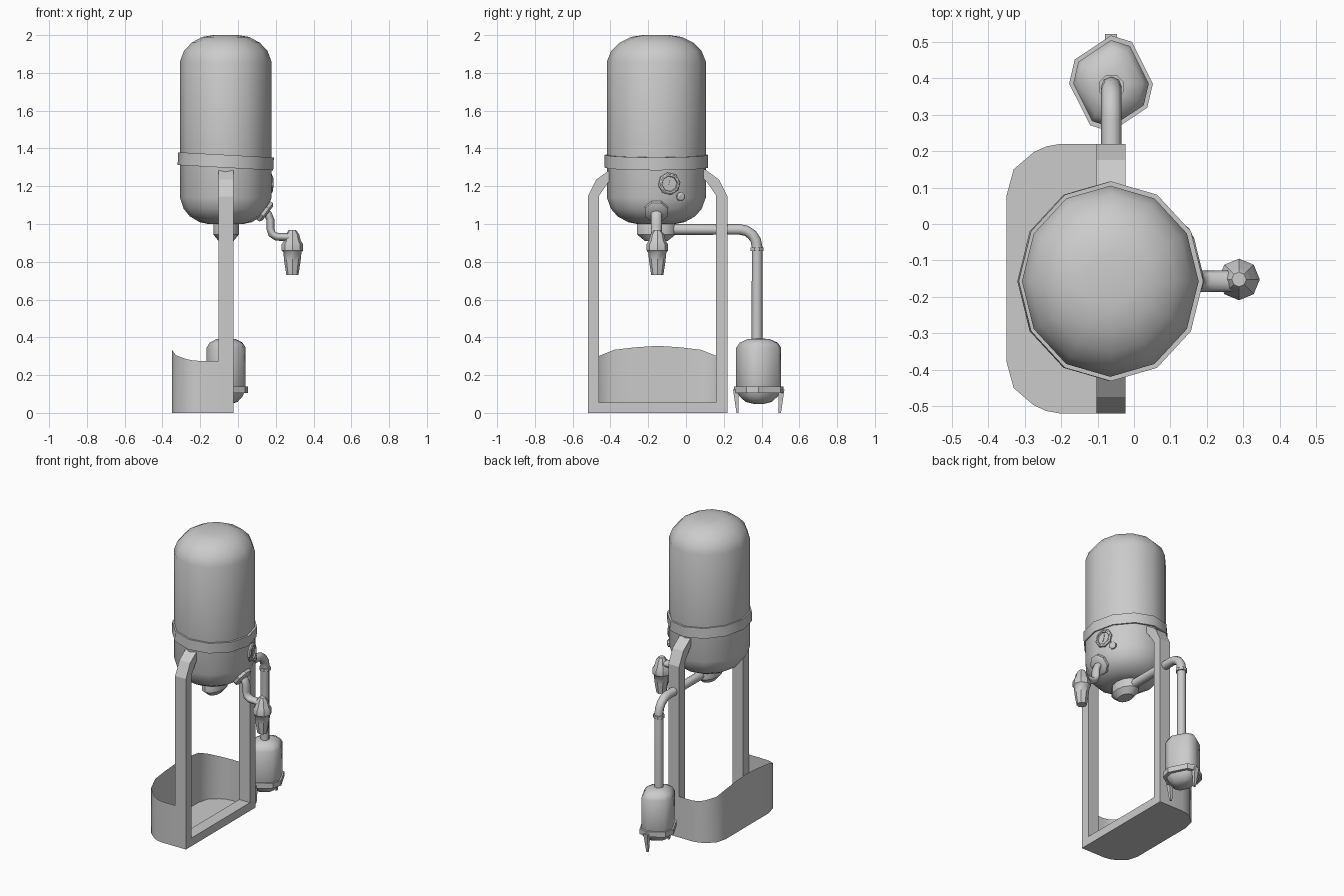
import bpy, bmesh, math
from mathutils import Vector

if "Cube" in bpy.data.objects:
    bpy.data.objects.remove(bpy.data.objects["Cube"])

CX, CY = -0.065, -0.157          # axis of the large tank
SQ = 0.925                       # tank is slightly narrower in x


def finish(name, bm, smooth=35):
    bmesh.ops.recalc_face_normals(bm, faces=bm.faces)
    me = bpy.data.meshes.new(name)
    bm.to_mesh(me)
    bm.free()
    ob = bpy.data.objects.new(name, me)
    bpy.context.collection.objects.link(ob)
    if smooth:
        shade(ob, smooth)
    return ob


def shade(ob, deg):
    bpy.ops.object.select_all(action='DESELECT')
    ob.select_set(True)
    bpy.context.view_layer.objects.active = ob
    bpy.ops.object.shade_smooth_by_angle(angle=math.radians(deg))


def lathe(name, prof, angles, loc, sx=1, sy=1, axis=(0, 0, 1), smooth=35, closed=False):
    """Revolve (radius, height) points round an axis, with chosen side angles."""
    bm = bmesh.new()
    rot = Vector((0, 0, 1)).rotation_difference(Vector(axis))
    rings = []
    for r, h in prof:
        rings.append([bm.verts.new(Vector(loc) + rot @ Vector(
            (r * sx * math.cos(math.radians(a)), r * sy * math.sin(math.radians(a)), h)))
            for a in angles])
    n = len(angles)
    pairs = list(zip(rings, rings[1:]))
    if closed:
        pairs.append((rings[-1], rings[0]))
    for lo, hi in pairs:
        for i in range(n):
            j = (i + 1) % n
            bm.faces.new((lo[i], lo[j], hi[j], hi[i]))
    if not closed:
        bm.faces.new(rings[0])
        bm.faces.new(rings[-1])
    return finish(name, bm, smooth)


def sides(n, start=0):
    return [start + 360 * i / n for i in range(n)]


def tube(name, pts, radius, yscale=1):
    """Round pipe along a path."""
    cu = bpy.data.curves.new(name, 'CURVE')
    cu.dimensions = '3D'
    cu.bevel_depth = radius
    cu.bevel_resolution = 2
    cu.use_fill_caps = True
    sp = cu.splines.new('POLY')
    sp.points.add(len(pts) - 1)
    y0 = pts[0][1]
    for p, co in zip(sp.points, pts):
        p.co = (co[0], co[1] - y0, co[2], 1)
    ob = bpy.data.objects.new(name, cu)
    bpy.context.collection.objects.link(ob)
    ob.location.y = y0
    ob.scale.y = yscale
    bpy.ops.object.select_all(action='DESELECT')
    ob.select_set(True)
    bpy.context.view_layer.objects.active = ob
    bpy.ops.object.convert(target='MESH')
    shade(bpy.context.object, 50)


# Large tank with domed ends
lathe("large_tank", [(0.10, 1.0), (0.15, 1.01), (0.205, 1.04), (0.24, 1.08), (0.262, 1.14),
                     (0.262, 1.86), (0.24, 1.915), (0.195, 1.96), (0.135, 1.99), (0.07, 2.0)],
      sides(12), (CX, CY, 0), SQ, 1)

# Tank band, leaning slightly towards +x
band = lathe("tank_band", [(0.25, -0.034), (0.274, -0.034), (0.274, 0.034), (0.25, 0.034)],
             sides(12), (0, 0, 0), SQ, 1, closed=True)
band.location = (CX, CY, 1.332)
band.rotation_euler.y = 0.055

# Outlet under the tank
lathe("tank_outlet", [(0.06, 0.91), (0.103, 0.945), (0.103, 1.0), (0.09, 1.03)],
      sides(12), (-0.063, CY, 0), 0.66, 1)

# Upright frame: mirrored half profile in (y, z), extruded along x
half = [(0.37, 0), (0.37, 1.145), (0.325, 1.235), (0.25, 1.29), (0.215, 1.27),
        (0.262, 1.22), (0.31, 1.15), (0.31, 0.055)]
prof = half + [(-y, z) for y, z in reversed(half)]
bm = bmesh.new()
face = bm.faces.new([bm.verts.new((-0.103, y - 0.15, z)) for y, z in prof])
ext = bmesh.ops.extrude_face_region(bm, geom=[face])
bmesh.ops.translate(bm, vec=(0.08, 0, 0),
                    verts=[v for v in ext['geom'] if isinstance(v, bmesh.types.BMVert)])
finish("support_frame", bm, 0)

# Open tray: thin wall with a raised back, and a floor
q = [(-0.10, 0.37, 0.275), (-0.20, 0.37, 0.275), (-0.24, 0.363, 0.278), (-0.275, 0.347, 0.285),
     (-0.33, 0.30, 0.306), (-0.349, 0.23, 0.334), (-0.349, 0.12, 0.347)]
path = q + [(-0.349, 0, 0.355)] + [(x, -y, z) for x, y, z in reversed(q)]
bm = bmesh.new()
low = [bm.verts.new((x, y - 0.15, 0)) for x, y, z in path]
top = [bm.verts.new((x, y - 0.15, z)) for x, y, z in path]
for i in range(len(path) - 1):
    bm.faces.new((low[i], low[i + 1], top[i + 1], top[i]))
bm.faces.new(low)
finish("tray", bm, 40)

# Pipe from outlet to small tank
PX, PY = -0.062, 0.376
bend = [(PX, 0.285 + 0.091 * math.sin(math.radians(a)), 0.88 + 0.091 * math.cos(math.radians(a)))
        for a in (0, 22.5, 45, 67.5, 90)]
tube("transfer_pipe", [(PX, -0.12, 0.971)] + bend + [(PX, PY, 0.36)], 0.028)
lathe("pipe_collar", [(0.036, 0.857), (0.036, 0.875)], sides(8, 22.5), (PX, PY, 0))

# Small tank, its band and two spike legs
SY = 0.385
uneven = [-120, -90, -30, 0, 60, 90, 150, 180]
lathe("small_tank", [(0.03, 0.048), (0.07, 0.058), (0.103, 0.09), (0.119, 0.135), (0.119, 0.345),
                     (0.10, 0.372), (0.06, 0.39), (0.03, 0.393)],
      uneven, (-0.063, SY, 0), 0.87, 1, smooth=50)
lathe("small_tank_band", [(0.108, 0.105), (0.132, 0.105), (0.132, 0.14), (0.108, 0.14)],
      uneven, (-0.063, SY, 0), 0.87, 1, closed=True)
for label, s in (("front", -1), ("back", 1)):
    bm = bmesh.new()
    rings = []
    for z, y0, y1, w in ((0, 0.106, 0.118, 0.006), (0.125, 0.106, 0.136, 0.016)):
        rings.append([bm.verts.new((-0.063 + x * w, SY + s * y, z))
                      for x, y in ((-1, y0), (1, y0), (1, y1), (-1, y1))])
    for i in range(4):
        j = (i + 1) % 4
        bm.faces.new((rings[0][i], rings[0][j], rings[1][j], rings[1][i]))
    for r in rings:
        bm.faces.new(r)
    finish(label + "_spike_leg", bm, 0)

# Tap: mounting disc, bent spout pipe and nozzle
lathe("tap_flange", [(0.066, -0.014), (0.066, 0.004), (0.05, 0.014)], sides(8, 22.5),
      (0.146, CY, 1.064), axis=(0.8, 0, -0.6))
tube("tap_pipe", [(0.13, CY, 1.075), (0.16, CY, 1.05), (0.172, CY, 1.02), (0.172, CY, 0.975),
                  (0.18, CY, 0.948), (0.205, CY, 0.932), (0.285, CY, 0.93)], 0.021, 1.4)
lathe("tap_nozzle", [(0.032, 0.73), (0.043, 0.80), (0.048, 0.85), (0.057, 0.86), (0.057, 0.893),
                     (0.045, 0.91), (0.036, 0.945), (0.02, 0.967)],
      sides(8), (0.288, -0.152, 0))

# Gauge with rim and dial, and a small button, on the tank facet
normal = (0.97, 0.24, 0)
lathe("gauge", [(0.06, -0.02), (0.06, 0.012), (0.052, 0.018), (0.043, 0.018), (0.04, 0.01)],
      sides(8, 22.5), (0.159, -0.09, 1.213), axis=normal)
lathe("gauge_needle", [(0.006, 0), (0.006, 0.013)], sides(6), (0.159, -0.09, 1.213),
      4, 0.7, axis=normal)
lathe("button", [(0.024, -0.03), (0.024, 0.01), (0.015, 0.016)], sides(8),
      (0.141, -0.03, 1.145), axis=(0.9, 0.4, -0.1))
